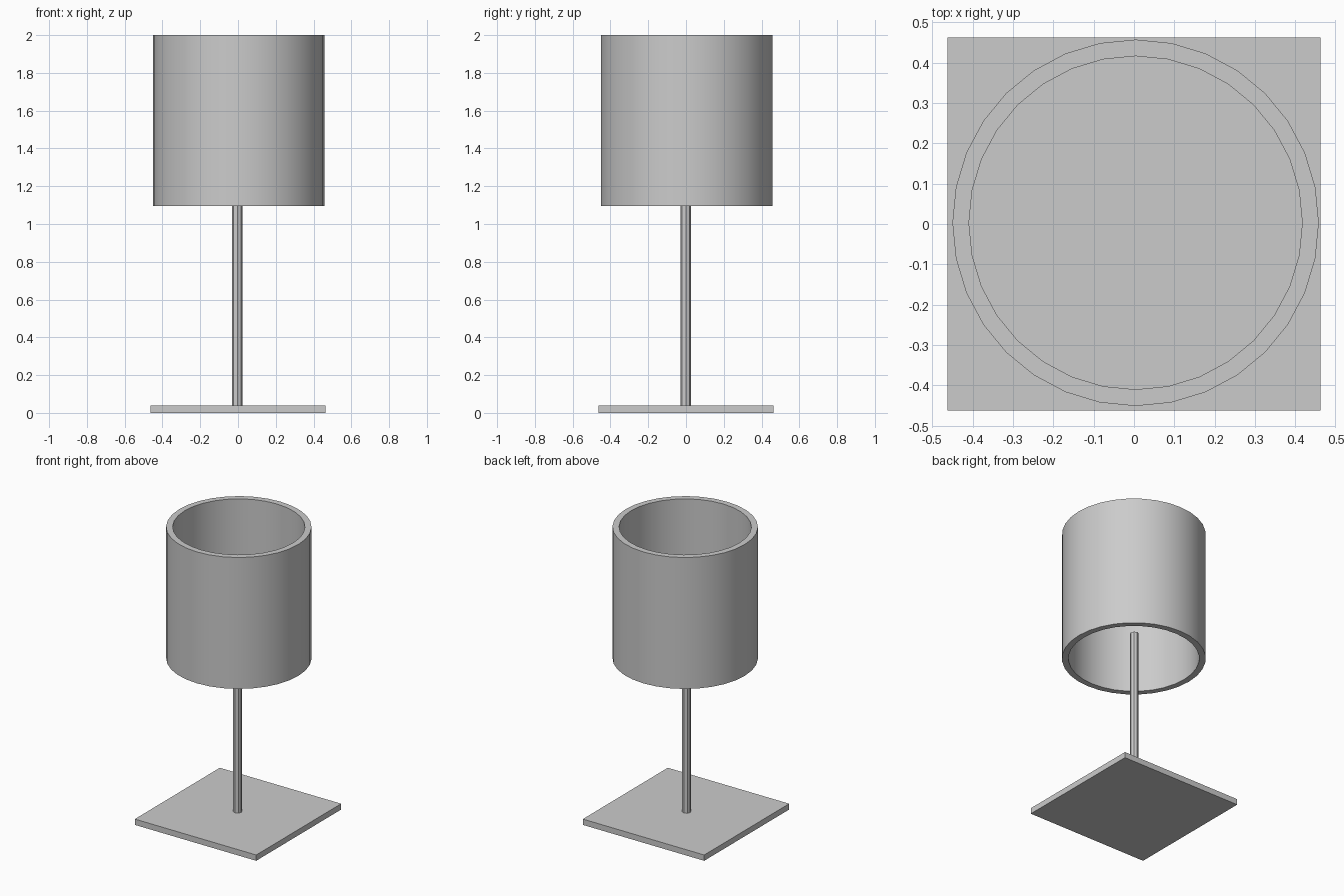
import bpy
import bmesh
from math import cos, sin, tau, radians

if "Cube" in bpy.data.objects:
    bpy.data.objects.remove(bpy.data.objects["Cube"])


def finish(name, bm, smooth=False):
    mesh = bpy.data.meshes.new(name)
    bm.to_mesh(mesh)
    bm.free()
    obj = bpy.data.objects.new(name, mesh)
    bpy.context.collection.objects.link(obj)
    if smooth:
        bpy.ops.object.select_all(action='DESELECT')
        obj.select_set(True)
        bpy.context.view_layer.objects.active = obj
        bpy.ops.object.shade_smooth_by_angle(angle=radians(30))
    return obj


def lathe(name, centre, profile, sides, closed, smooth=False):
    """Spin an (r, z) profile around a vertical axis."""
    bm = bmesh.new()
    rings = [[bm.verts.new((centre[0] + r * cos(tau * i / sides),
                            centre[1] + r * sin(tau * i / sides), z))
              for i in range(sides)] for r, z in profile]
    pairs = list(zip(rings, rings[1:]))
    if closed:
        pairs.append((rings[-1], rings[0]))
    for lower, upper in pairs:
        for i in range(sides):
            j = (i + 1) % sides
            bm.faces.new((lower[i], lower[j], upper[j], upper[i]))
    return finish(name, bm, smooth)


# Square base plate
bm = bmesh.new()
bmesh.ops.create_cube(bm, size=1)
bmesh.ops.scale(bm, vec=(0.925, 0.925, 0.04), verts=bm.verts)
bmesh.ops.translate(bm, vec=(0, 0, 0.02), verts=bm.verts)
finish("base", bm)

# Thin open-ended pole, ending inside the shade
lathe("pole", (-0.003, -0.001), [(0.028, 0.04), (0.028, 1.28)], 8, False)

# Thick-walled drum shade, open at top and bottom
lathe("shade", (0.004, 0.003),
      [(0.454, 1.095), (0.454, 2.0), (0.413, 2.0), (0.413, 1.095)],
      32, True, smooth=True)
